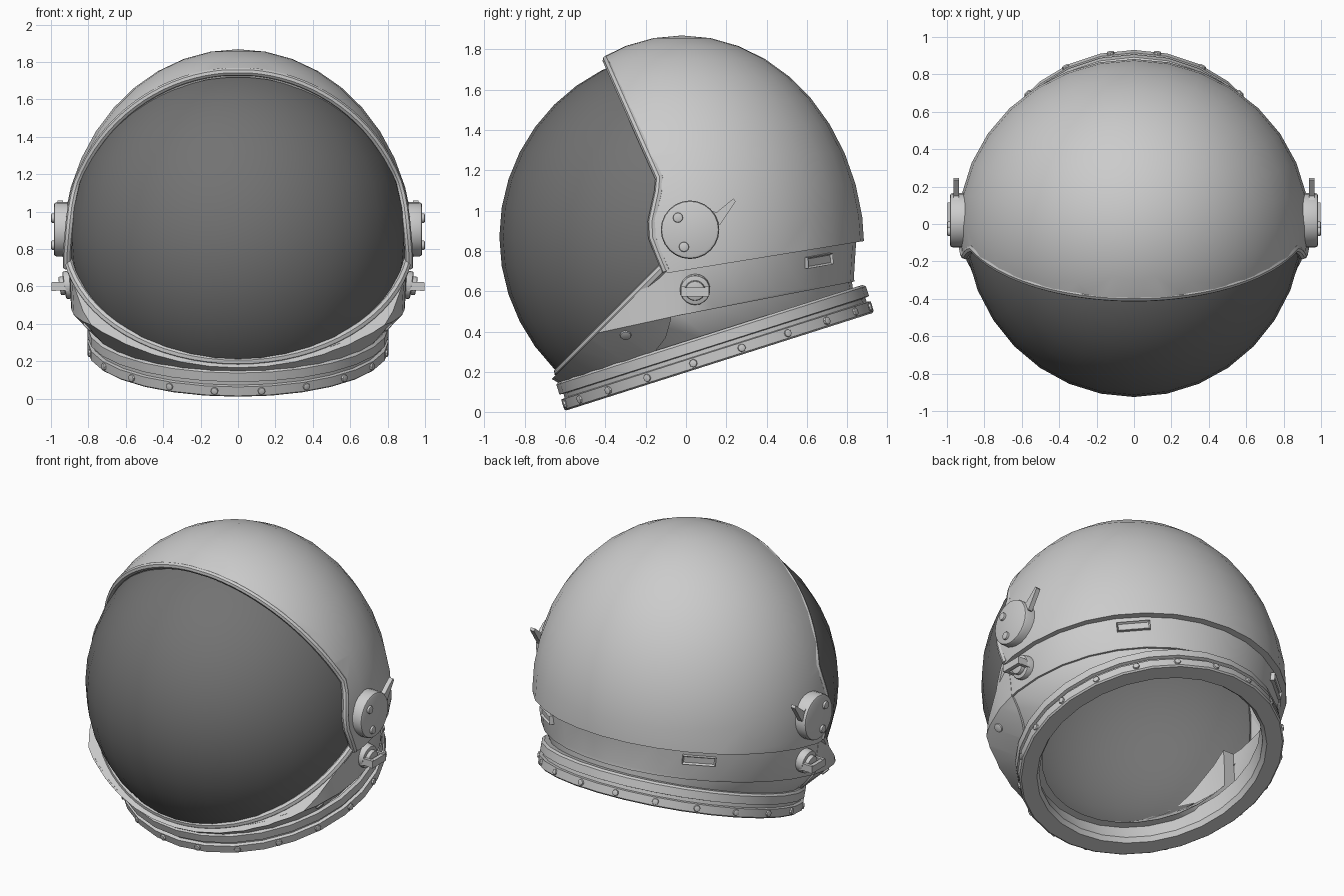
import bpy, bmesh, math
from mathutils import Vector, Matrix

if "Cube" in bpy.data.objects:
    bpy.data.objects.remove(bpy.data.objects["Cube"])


def material(name, value):
    m = bpy.data.materials.new(name)
    m.use_nodes = True
    m.diffuse_color = (value, value, value, 1)
    m.node_tree.nodes["Principled BSDF"].inputs["Base Color"].default_value = (value, value, value, 1)
    return m


LIGHT = material("light grey", 0.6)
DARK = material("dark visor grey", 0.17)


def finish(ob, mat=LIGHT):
    ob.data.materials.clear()
    ob.data.materials.append(mat)
    bpy.ops.object.select_all(action="DESELECT")
    ob.select_set(True)
    bpy.context.view_layer.objects.active = ob
    bpy.ops.object.shade_smooth_by_angle(angle=math.radians(35))
    return ob


def from_bmesh(name, bm):
    me = bpy.data.meshes.new(name)
    bm.to_mesh(me)
    bm.free()
    ob = bpy.data.objects.new(name, me)
    bpy.context.collection.objects.link(ob)
    return ob


def keep_inside(ob, profile):
    """Keep only what lies inside a side profile (y, z) extruded across x."""
    bm = bmesh.new()
    face = bm.faces.new([bm.verts.new((-1.3, y, z)) for y, z in profile])
    ext = bmesh.ops.extrude_face_region(bm, geom=[face])["geom"]
    bmesh.ops.translate(bm, vec=(2.6, 0, 0), verts=[v for v in ext if isinstance(v, bmesh.types.BMVert)])
    bmesh.ops.recalc_face_normals(bm, faces=bm.faces)
    cutter = from_bmesh("cutter", bm)
    cutter.hide_render = True
    mod = ob.modifiers.new("cut", "BOOLEAN")
    mod.operation, mod.solver, mod.object = "INTERSECT", "EXACT", cutter
    dg = bpy.context.evaluated_depsgraph_get()
    me = bpy.data.meshes.new_from_object(ob.evaluated_get(dg))
    ob.modifiers.clear()
    ob.data = me
    bpy.data.objects.remove(cutter)
    return ob


def hollow_ellipsoid(name, centre, outer, inner):
    bm = bmesh.new()
    for radii in (outer, inner):
        mat = Matrix.Translation(centre) @ Matrix.Diagonal((*radii, 1))
        verts = bmesh.ops.create_uvsphere(bm, u_segments=32, v_segments=20, radius=1, matrix=mat)["verts"]
        if radii is inner:
            bmesh.ops.reverse_faces(bm, faces=list({f for v in verts for f in v.link_faces}))
    return from_bmesh(name, bm)


def loft(name, loops, closed=True):
    """Skin a list of equal point loops; the last loop joins the first."""
    bm = bmesh.new()
    rows = [[bm.verts.new(p) for p in loop] for loop in loops]
    for a, b in zip(rows, rows[1:] + rows[:1]):
        for i in range(len(a)):
            j = (i + 1) % len(a)
            bm.faces.new((a[i], a[j], b[j], b[i]))
    bmesh.ops.recalc_face_normals(bm, faces=bm.faces)
    return from_bmesh(name, bm)


def tube(name, points, radius):
    cu = bpy.data.curves.new(name, "CURVE")
    cu.dimensions, cu.bevel_depth, cu.bevel_resolution, cu.use_fill_caps = "3D", radius, 2, True
    sp = cu.splines.new("POLY")
    sp.points.add(len(points) - 1)
    for p, co in zip(sp.points, points):
        p.co = (*co, 1)
    tmp = bpy.data.objects.new(name, cu)
    bpy.context.collection.objects.link(tmp)
    me = bpy.data.meshes.new_from_object(tmp.evaluated_get(bpy.context.evaluated_depsgraph_get()))
    bpy.data.objects.remove(tmp)
    ob = bpy.data.objects.new(name, me)
    bpy.context.collection.objects.link(ob)
    return finish(ob)


def disc(name, centre, normal, radius, depth, bevel=0.0, segments=12):
    """Short cylinder centred on a point, with a bevelled outer edge."""
    bm = bmesh.new()
    bmesh.ops.create_cone(bm, cap_ends=True, segments=segments, radius1=radius, radius2=radius, depth=depth)
    if bevel:
        top = [e for e in bm.edges if all(v.co.z > 0 for v in e.verts)]
        bmesh.ops.bevel(bm, geom=top, offset=bevel, segments=2, affect="EDGES", profile=0.5)
    rot = Vector(normal).to_track_quat("Z", "Y").to_matrix().to_4x4()
    bm.transform(Matrix.Translation(centre) @ rot)
    return finish(from_bmesh(name, bm))


def box(name, matrix, size, recess=0.0):
    bm = bmesh.new()
    bmesh.ops.create_cube(bm, size=1, matrix=Matrix.Diagonal((*size, 1)))
    if recess:
        top = max(bm.faces, key=lambda f: f.calc_center_median().z)
        bmesh.ops.inset_region(bm, faces=[top], thickness=0.012)
        bmesh.ops.translate(bm, vec=(0, 0, -recess), verts=top.verts)
    bm.transform(matrix)
    return finish(from_bmesh(name, bm))


# Visor bubble
visor = hollow_ellipsoid("visor", (0, 0, 0.87), (0.905, 0.925, 0.925), (0.89, 0.91, 0.91))
keep_inside(visor, [(-1.1, -0.37), (0.02, 0.75), (0.02, 2), (-1.1, 2)])
finish(visor, DARK)

# Outer shell with its shaped front opening
C, R = Vector((0, -0.02, 0.8)), Vector((0.94, 0.905, 1.068))
EDGE = [(-0.5, 1.99), (-0.40, 1.765), (-0.228, 1.378), (-0.124, 1.145),
        (-0.168, 0.947), (-0.165, 0.86), (-0.094, 0.69)]
shell = hollow_ellipsoid("outer_shell", C, R, R - Vector((0.03, 0.045, 0.055)))
keep_inside(shell, EDGE + [(0.95, 0.86), (1.2, 0.88), (1.2, 2)])
finish(shell)


# Rounded rim following the shell opening
def edge_y(z):
    for (y0, z0), (y1, z1) in zip(EDGE, EDGE[1:]):
        if z1 <= z <= z0:
            return y0 + (y1 - y0) * (z0 - z) / (z0 - z1)


def rim_x2(z):
    return 1 - ((edge_y(z) - C.y) / (R.y * 0.98)) ** 2 - ((z - C.z) / (R.z * 0.98)) ** 2


top = 1.8
while rim_x2(top) < 0:
    top -= 0.001
half = []
for i in range(25):
    z = top - (top - 0.7) * (i / 24) ** 2
    half.append((R.x * 0.98 * math.sqrt(rim_x2(z)), edge_y(z), z))
tube("shell_rim", [(-x, y, z) for x, y, z in reversed(half[1:])] + half[1:], 0.022)

# Lower visor frame
arc = [math.radians(-80 + 160 * i / 32) for i in range(33)]
tube("visor_frame", [(0.92 * math.sin(a), 0.02 - 0.65 * math.cos(a), 0.85 - 0.65 * math.cos(a))
                     for a in arc], 0.025)

# Collar body, with raised upper band and cheek plates
LEVELS = [(0.121, 0.36, 0.318, 0.745, 0.71), (-0.03, 0.482, 0.217, 0.88, 0.85),
          (-0.03, 0.76, 0.165, 0.895, 0.865)]


def collar(name, grow, thick, profile):
    def loop(level, off):
        cy, cz, slope, rx, ry = level
        pts = []
        for i in range(32):
            a = math.tau * i / 32
            dy = (ry + off) * math.cos(a)
            pts.append(((rx + off) * math.sin(a), cy + dy, cz + slope * dy))
        return pts
    loops = [loop(lv, grow) for lv in LEVELS] + [loop(lv, grow - thick) for lv in reversed(LEVELS)]
    return finish(keep_inside(loft(name, loops), profile))


collar("collar_body", 0, 0.03, [(-0.8, -0.1), (-0.8, 0.03), (-0.1, 0.73), (1.1, 0.9), (1.1, 0.2)])
band = collar("collar_band", 0.012, 0.03, [(-0.1, 0.72), (1.1, 0.89), (1.1, 0.70), (-0.085, 0.47)])
cheek = collar("cheek_plates", 0.014, 0.12, [(-0.8, 0.0), (-0.8, 0.03), (-0.1, 0.73), (-0.08, 0.56),
                                             (-0.075, 0.46), (-0.1, 0.37), (-0.17, 0.28), (-0.5, 0.1)])

# Tilted neck ring: two stacked bands with a groove between
TILT = math.atan(0.318)
RING = Matrix.Translation((0, 0.121, 0.392)) @ Matrix.Rotation(TILT, 4, "X")
PROFILE = [(0.69, 0), (0.79, 0), (0.805, -0.012), (0.805, -0.062), (0.785, -0.066), (0.785, -0.086),
           (0.805, -0.09), (0.805, -0.14), (0.795, -0.148), (0.70, -0.148), (0.68, -0.12)]
finish(loft("neck_ring", [[RING @ Vector((r * math.sin(math.tau * i / 28), r * math.cos(math.tau * i / 28), h))
                           for i in range(28)] for r, h in PROFILE]))
for i in range(20):
    a = math.tau * (i + 0.5) / 20
    d = Vector((math.sin(a), math.cos(a), 0))
    disc("ring_rivet", RING @ (d * 0.803 + Vector((0, 0, -0.116))), RING.to_3x3() @ d, 0.02, 0.02, 0.005, 8)

bpy.context.view_layer.update()
for s in (-1, 1):
    # Ear disc with pointed tab and screws
    disc("ear_disc", (s * 0.94, 0.02, 0.905), (s, 0, 0), 0.145, 0.09, 0.015, 24)
    bm = bmesh.new()
    tab = [bm.verts.new((s * 0.935, y, z)) for y, z in
           [(0.08, 1.02), (0.16, 1.0), (0.20, 1.02), (0.245, 1.06), (0.225, 1.055), (0.15, 0.92)][:1]
           + [(0.15, 0.99), (0.235, 1.06), (0.245, 1.045), (0.17, 0.93), (0.08, 0.93)]]
    face = bm.faces.new(tab)
    ext = bmesh.ops.extrude_face_region(bm, geom=[face])["geom"]
    bmesh.ops.translate(bm, vec=(s * 0.03, 0, 0), verts=[v for v in ext if isinstance(v, bmesh.types.BMVert)])
    bmesh.ops.recalc_face_normals(bm, faces=bm.faces)
    finish(from_bmesh("ear_tab", bm))
    for y, z in ((-0.04, 0.965), (-0.01, 0.82)):
        disc("ear_screw", (s * 0.985, y, z), (s, 0, 0), 0.025, 0.028, 0.006, 12)

    # Latch: round base with a loop handle
    out = Vector((s, 0, -0.15)).normalized()
    disc("latch_base", (s * 0.895, 0.045, 0.61), out, 0.075, 0.07, 0.01, 20)
    disc("latch_knob", (s * 0.93, 0.045, 0.605), out, 0.05, 0.05, 0.008, 16)
    for y in (-0.015, 0.105):
        box("latch_post", Matrix.Translation((s * 0.95, y, 0.60)), (0.09, 0.02, 0.045))
    box("latch_bar", Matrix.Translation((s * 0.985, 0.045, 0.597)), (0.025, 0.14, 0.045))

    # Cheek rivet
    ok, loc, nor, _ = cheek.closest_point_on_mesh(Vector((s * 0.85, -0.30, 0.34)))
    disc("cheek_rivet", loc, nor, 0.028, 0.02, 0.005, 12)

    # Recessed rear slot plate
    ok, loc, nor, _ = band.closest_point_on_mesh(Vector((s * 0.62, 0.74, 0.745)))
    side = Vector((-s * nor.y, s * nor.x, 0)).normalized()
    side = (side + Vector((0, 0, 0.11))).normalized()
    up = nor.cross(side).normalized()
    side = up.cross(nor)
    frame = Matrix((side, up, nor)).transposed().to_4x4()
    box("slot_plate", Matrix.Translation(loc) @ frame, (0.2, 0.055, 0.04), 0.012)
